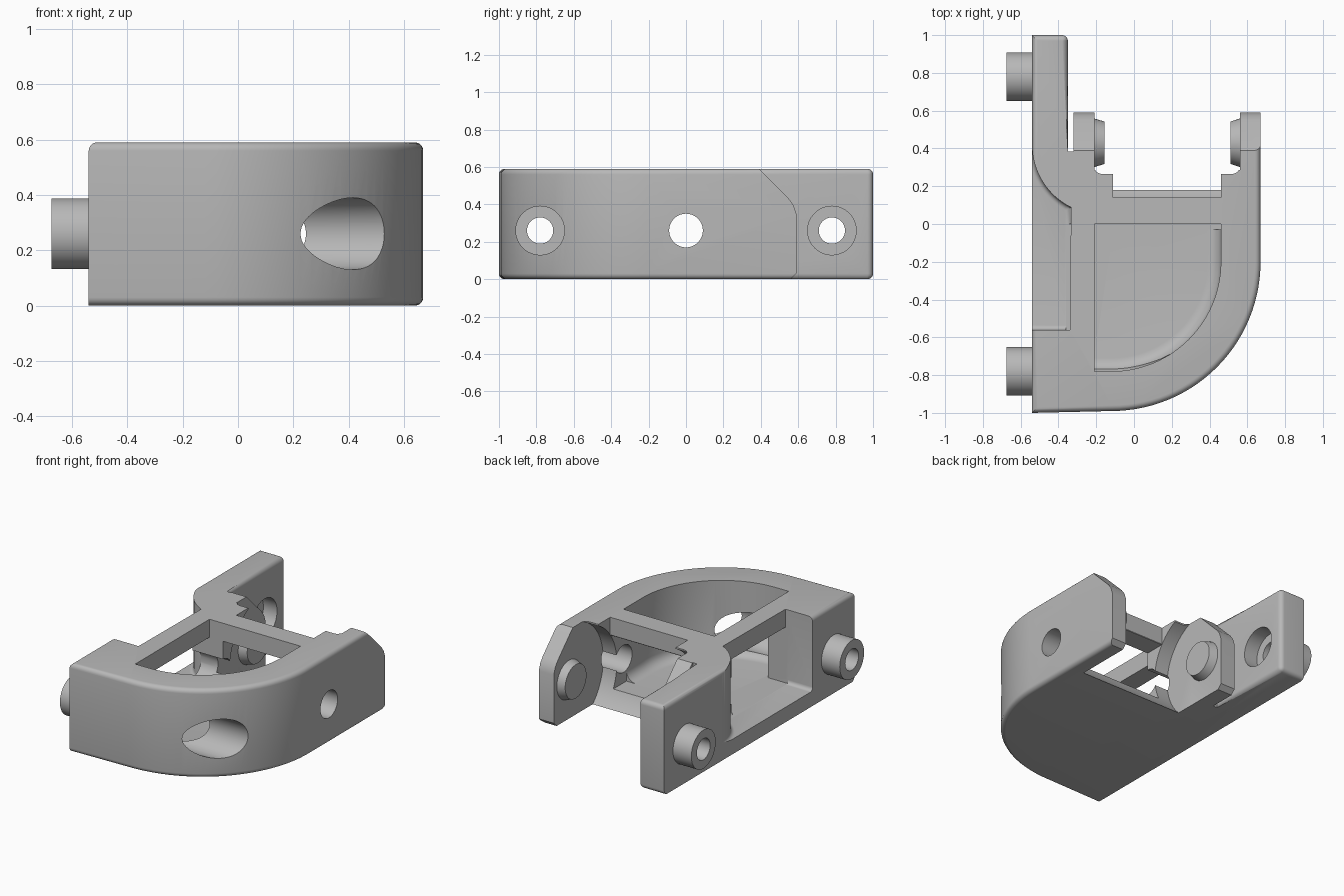
import bpy, bmesh
from math import sin, cos, pi
from mathutils import Matrix, Vector

if "Cube" in bpy.data.objects:
    bpy.data.objects.remove(bpy.data.objects["Cube"])

mat = bpy.data.materials.new("plain grey")
mat.use_nodes = True
grey = (0.48, 0.48, 0.48, 1)
mat.diffuse_color = grey
mat.node_tree.nodes["Principled BSDF"].inputs["Base Color"].default_value = grey

H = 0.59      # body height
AXIS = 0.26   # height of every bore
FLOOR = 0.1   # floor thickness


def finish(name, bm):
    bmesh.ops.recalc_face_normals(bm, faces=bm.faces)
    mesh = bpy.data.meshes.new(name)
    bm.to_mesh(mesh)
    bm.free()
    ob = bpy.data.objects.new(name, mesh)
    bpy.context.collection.objects.link(ob)
    mesh.materials.append(mat)
    return ob


def prism(name, pts, lo, hi, axis="z", radius=0, rule=None, segments=5):
    """Extrude a profile along z (xy points) or x (yz points), rounding edges chosen by rule."""
    place = (lambda a, b, t: (a, b, t)) if axis == "z" else (lambda a, b, t: (t, a, b))
    bm = bmesh.new()
    face = bm.faces.new([bm.verts.new(place(a, b, lo)) for a, b in pts])
    new = bmesh.ops.extrude_face_region(bm, geom=[face])["geom"]
    shift = Vector(place(0, 0, hi - lo))
    bmesh.ops.translate(bm, vec=shift, verts=[v for v in new if isinstance(v, bmesh.types.BMVert)])
    bmesh.ops.recalc_face_normals(bm, faces=bm.faces)
    if radius:
        edges = [e for e in bm.edges if rule(e.verts[0].co, e.verts[1].co)]
        bmesh.ops.bevel(bm, geom=edges, offset=radius, segments=segments, profile=0.5,
                        affect="EDGES", clamp_overlap=True)
    return finish(name, bm)


def box(name, x, y, z, radius=0, rule=None):
    return prism(name, [(x[0], y[0]), (x[1], y[0]), (x[1], y[1]), (x[0], y[1])], *z,
                 radius=radius, rule=rule)


def rod(name, x0, x1, y, r0, r1=None, n=64):
    bm = bmesh.new()
    spin = Matrix.Translation(((x0 + x1) / 2, y, AXIS)) @ Matrix.Rotation(pi / 2, 4, "Y")
    bmesh.ops.create_cone(bm, cap_ends=True, segments=n, radius1=r0, radius2=r1 or r0,
                          depth=x1 - x0, matrix=spin)
    return finish(name, bm)


def combine(target, tool, operation="DIFFERENCE"):
    mod = target.modifiers.new("cut", "BOOLEAN")
    mod.operation, mod.solver, mod.object = operation, "EXACT", tool
    bpy.context.view_layer.objects.active = target
    bpy.ops.object.modifier_apply(modifier=mod.name)
    bpy.data.objects.remove(tool)


def corner_arc(r, n=28):
    return [(-0.12 + r * sin(pi / 2 * i / n), -0.2 - r * cos(pi / 2 * i / n)) for i in range(n + 1)]


# Body outline: rounded front corner, clevis block and long mounting arm
outline = [(-0.54, -1)] + corner_arc(0.79)[:-1] + [
    (0.67, -0.21), (0.67, 0.62), (-0.32, 0.62), (-0.32, 0.385), (-0.35, 0.385), (-0.35, 1), (-0.54, 1)]


def outer_rim(a, b):
    mid = (a + b) / 2
    if abs(a.z - b.z) > 0.01:
        return mid.y > 0.9 and mid.x > -0.4
    if mid.x < -0.53:
        return mid.z > 0.3
    return mid.y < 0.3 or mid.x > 0.6 or (mid.x < -0.34 and mid.y > 0.5)


body = prism("bracket_body", outline, 0, H, radius=0.035, rule=outer_rim)


def floor_edge(a, b):
    return abs(a.z - FLOOR) < 0.001 and abs(b.z - FLOOR) < 0.001


# Main pocket with a rounded floor along the curved wall
pocket = [(-0.21, -0.78)] + corner_arc(0.58) + [(0.46, 0), (-0.21, 0)]
combine(body, prism("pocket_cutter", pocket, FLOOR, 0.7, radius=0.07,
                    rule=lambda a, b: floor_edge(a, b) and (a + b).y < -0.03 and (a + b).x > -0.41))

# Side recess ending against the round corner post
steps = [pi + 0.96 * i / 16 * 1.16 for i in range(17)]
recess = [(-0.7, -0.56), (-0.34, -0.56)] + [
    (-0.17 + 0.37 * cos(t), 0.42 + 0.37 * sin(t)) for t in reversed(steps)] + [(-0.7, 0.42)]
combine(body, prism("recess_cutter", recess, FLOOR, 0.7, radius=0.06,
                    rule=lambda a, b: floor_edge(a, b) and a.x > -0.6 or (floor_edge(a, b) and (a + b).y < -1.1)))

# Openings below the two top bars
combine(body, box("side_opening", (-0.36, -0.19), (-0.56, 0), (FLOOR, 0.47)))
combine(body, box("rear_opening", (-0.11, 0.46), (-0.03, 0.3), (FLOOR, 0.47)))

# Clevis gap: round clearance, straight slot and notch behind the rear bar
combine(body, rod("clearance_cutter", -0.21, 0.56, 0.43, 0.36, n=96))
combine(body, box("slot_cutter", (-0.21, 0.56), (0.265, 0.8), (-0.1, 0.7), 0.04,
                  lambda a, b: abs(a.z - b.z) > 0.1 and a.y < 0.5))
combine(body, box("notch_cutter", (-0.11, 0.46), (0.14, 0.5), (0.2, 0.7)))

# Trim the ears to their chamfered profile
trim = [(0.37, 0.61), (0.55, 0.43), (0.575, 0.395), (0.59, 0.35), (0.59, 0.03), (0.55, -0.01),
        (0.8, -0.01), (0.8, 0.61)]
combine(body, prism("ear_cutter", trim, -0.335, 0.8, axis="x"))

# Mounting pegs, counterbores and bolt holes
for y, end in ((-0.78, 1), (0.78, -0.2)):
    combine(body, rod("peg_blank", -0.675, -0.5, y, 0.128), "UNION")
    combine(body, rod("counterbore", -0.45, end, y, 0.13))
    combine(body, rod("bolt_hole", -0.8, -0.3, y, 0.07))

# Cross bore
combine(body, rod("cross_bore", -0.8, 0.8, 0, 0.09))

# Tapered pivot bosses facing each other
left_boss = rod("inner_pivot_boss", -0.215, -0.155, 0.43, 0.13, 0.112)
right_boss = rod("outer_pivot_boss", 0.51, 0.565, 0.43, 0.112, 0.13)

for ob in (body, left_boss, right_boss):
    bpy.ops.object.select_all(action="DESELECT")
    ob.select_set(True)
    bpy.context.view_layer.objects.active = ob
    bpy.ops.object.shade_smooth_by_angle(angle=0.6)
